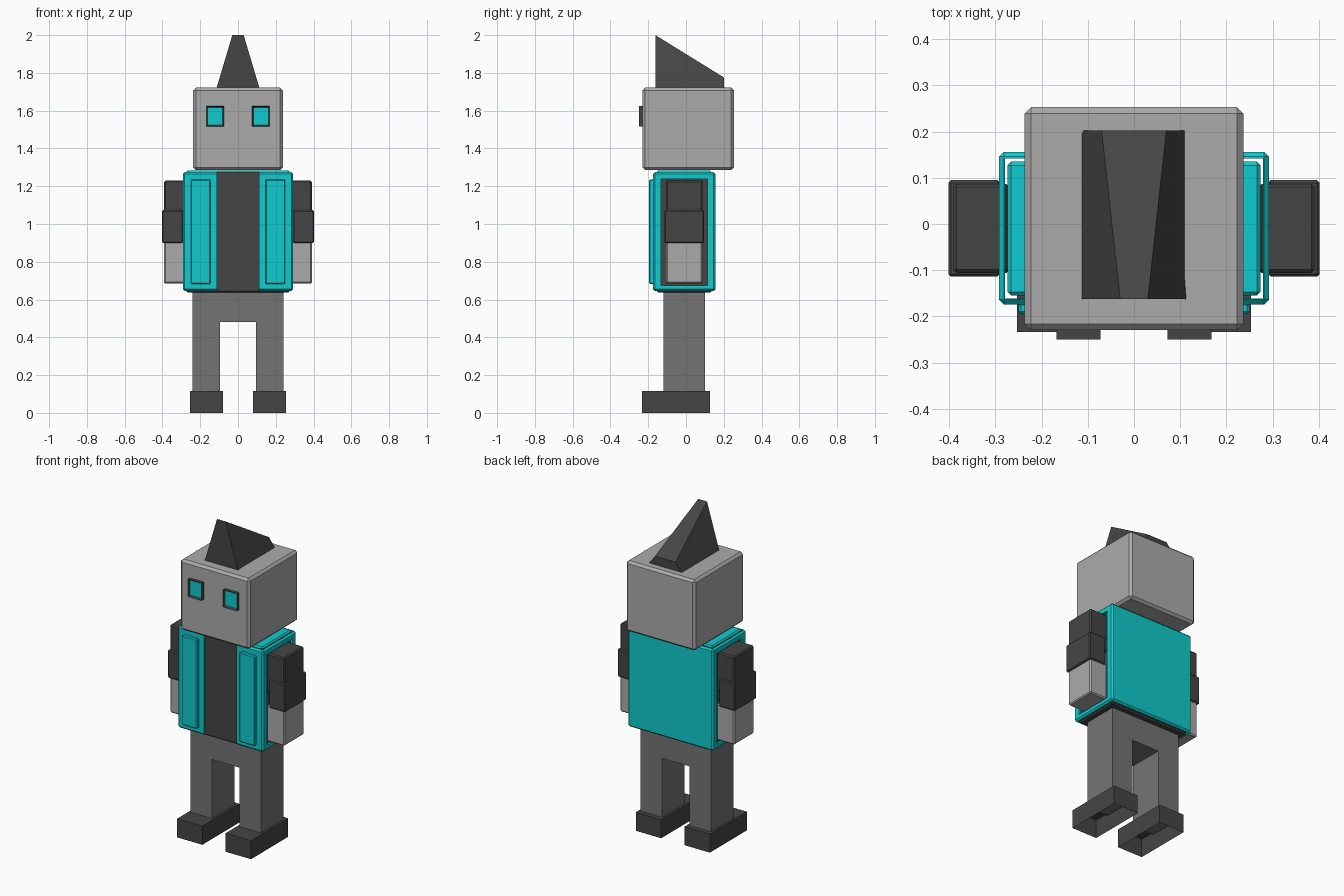
import bpy, bmesh

if "Cube" in bpy.data.objects:
    bpy.data.objects.remove(bpy.data.objects["Cube"])


def material(name, r, g, b):
    m = bpy.data.materials.new(name)
    m.diffuse_color = (r, g, b, 1)
    m.use_nodes = True
    m.node_tree.nodes["Principled BSDF"].inputs["Base Color"].default_value = m.diffuse_color
    return m


LIGHT = material("light grey", 0.41, 0.41, 0.41)
MID = material("mid grey", 0.175, 0.175, 0.175)
DARK = material("dark grey", 0.06, 0.06, 0.06)
TEAL = material("teal", 0.005, 0.60, 0.62)


def finish(name, bm, *mats):
    bmesh.ops.recalc_face_normals(bm, faces=bm.faces)
    me = bpy.data.meshes.new(name)
    bm.to_mesh(me)
    bm.free()
    for m in mats:
        me.materials.append(m)
    ob = bpy.data.objects.new(name, me)
    bpy.context.collection.objects.link(ob)
    return ob


def box_bm(x, y, z, bevel=0.0):
    """Box from ranges, optionally with chamfered edges."""
    x = sorted(x)
    bm = bmesh.new()
    bmesh.ops.create_cube(bm, size=1)
    for v in bm.verts:
        v.co = [r[0] if c < 0 else r[1] for c, r in zip(v.co, (x, y, z))]
    if bevel:
        bmesh.ops.bevel(bm, geom=bm.edges[:], offset=bevel, segments=1,
                        affect='EDGES', profile=0.5)
    return bm


def box(name, x, y, z, mat, bevel=0.0):
    return finish(name, box_bm(x, y, z, bevel), mat)


def face_towards(bm, axis, sign):
    bm.normal_update()
    return max(bm.faces, key=lambda f: (round(f.normal[axis] * sign, 3), f.calc_area()))


# Head
box("head", (-0.237, 0.237), (-0.23, 0.253), (1.285, 1.722), LIGHT, 0.014)

# Crest: loft between base and sloping top
bm = bmesh.new()
base = [(-0.115, -0.162, 1.715), (0.115, -0.162, 1.715), (0.115, 0.202, 1.715), (-0.115, 0.202, 1.715)]
top = [(-0.03, -0.162, 2.0), (0.03, -0.162, 2.0), (0.07, 0.202, 1.775), (-0.07, 0.202, 1.775)]
lo = [bm.verts.new(p) for p in base]
hi = [bm.verts.new(p) for p in top]
bm.faces.new(lo)
bm.faces.new(hi)
for i in range(4):
    j = (i + 1) % 4
    bm.faces.new((lo[i], lo[j], hi[j], hi[i]))
finish("head_crest", bm, DARK)

# Torso core: dark, with teal shoulders on top
bm = box_bm((-0.274, 0.274), (-0.155, 0.135), (0.637, 1.282), 0.008)
bm.normal_update()
for f in bm.faces:
    f.material_index = int(f.normal.z > 0.3)
finish("torso", bm, DARK, TEAL)

# Vest: chamfered shell with a hollow core, open front and arm holes
vest = box("vest", (-0.292, 0.292), (-0.174, 0.156), (0.645, 1.274), TEAL, 0.01)
cutters = [
    box("core_cutter", (-0.279, 0.279), (-0.161, 0.142), (0.4, 1.5), TEAL),
    box("front_cutter", (-0.112, 0.112), (-0.4, -0.1), (0.4, 1.5), TEAL),
    box("armhole_cutter", (-0.5, 0.5), (-0.132, 0.114), (0.675, 1.237), TEAL),
]
bpy.context.view_layer.objects.active = vest
for c in cutters:
    c.hide_render = True
    mod = vest.modifiers.new("cut", 'BOOLEAN')
    mod.operation = 'DIFFERENCE'
    mod.solver = 'EXACT'
    mod.object = c
    bpy.ops.object.modifier_apply(modifier=mod.name)
for c in cutters:
    bpy.data.objects.remove(c)

# Hips and legs: arch profile extruded front to back
bm = bmesh.new()
arch = [(-0.24, 0.09), (-0.24, 0.645), (0.24, 0.645), (0.24, 0.09),
        (0.094, 0.09), (0.094, 0.48), (-0.094, 0.48), (-0.094, 0.09)]
f = bm.faces.new([bm.verts.new((x, -0.12, z)) for x, z in arch])
ext = bmesh.ops.extrude_face_region(bm, geom=[f], use_keep_orig=True)["geom"]
for v in ext:
    if isinstance(v, bmesh.types.BMVert):
        v.co.y = 0.1
finish("legs", bm, MID)

for side, s in (("left", -1), ("right", 1)):
    # Eye: dark frame with recessed teal pane
    bm = box_bm((s * 0.073, s * 0.168), (-0.25, -0.225), (1.517, 1.625))
    f = face_towards(bm, 1, -1)
    bmesh.ops.inset_region(bm, faces=[f], thickness=0.011, depth=-0.01)
    f.material_index = 1
    finish(side + "_eye", bm, DARK, TEAL)

    # Raised vest front panel
    box(side + "_vest_panel", (s * 0.145, s * 0.25), (-0.195, -0.17), (0.682, 1.235), TEAL, 0.005)

    # Arm: sleeve, thick cuff and hand
    box(side + "_sleeve", (s * 0.27, s * 0.391), (-0.106, 0.087), (0.99, 1.23), DARK, 0.007)
    box(side + "_cuff", (s * 0.29, s * 0.402), (-0.114, 0.095), (0.9, 1.073), DARK, 0.006)
    box(side + "_hand", (s * 0.27, s * 0.391), (-0.106, 0.087), (0.685, 0.91), LIGHT, 0.007)

    # Foot: open underneath
    bm = box_bm((s * 0.08, s * 0.253), (-0.234, 0.128), (0.0, 0.115))
    bmesh.ops.delete(bm, geom=[face_towards(bm, 2, -1)], context='FACES_ONLY')
    finish(side + "_foot", bm, DARK)
